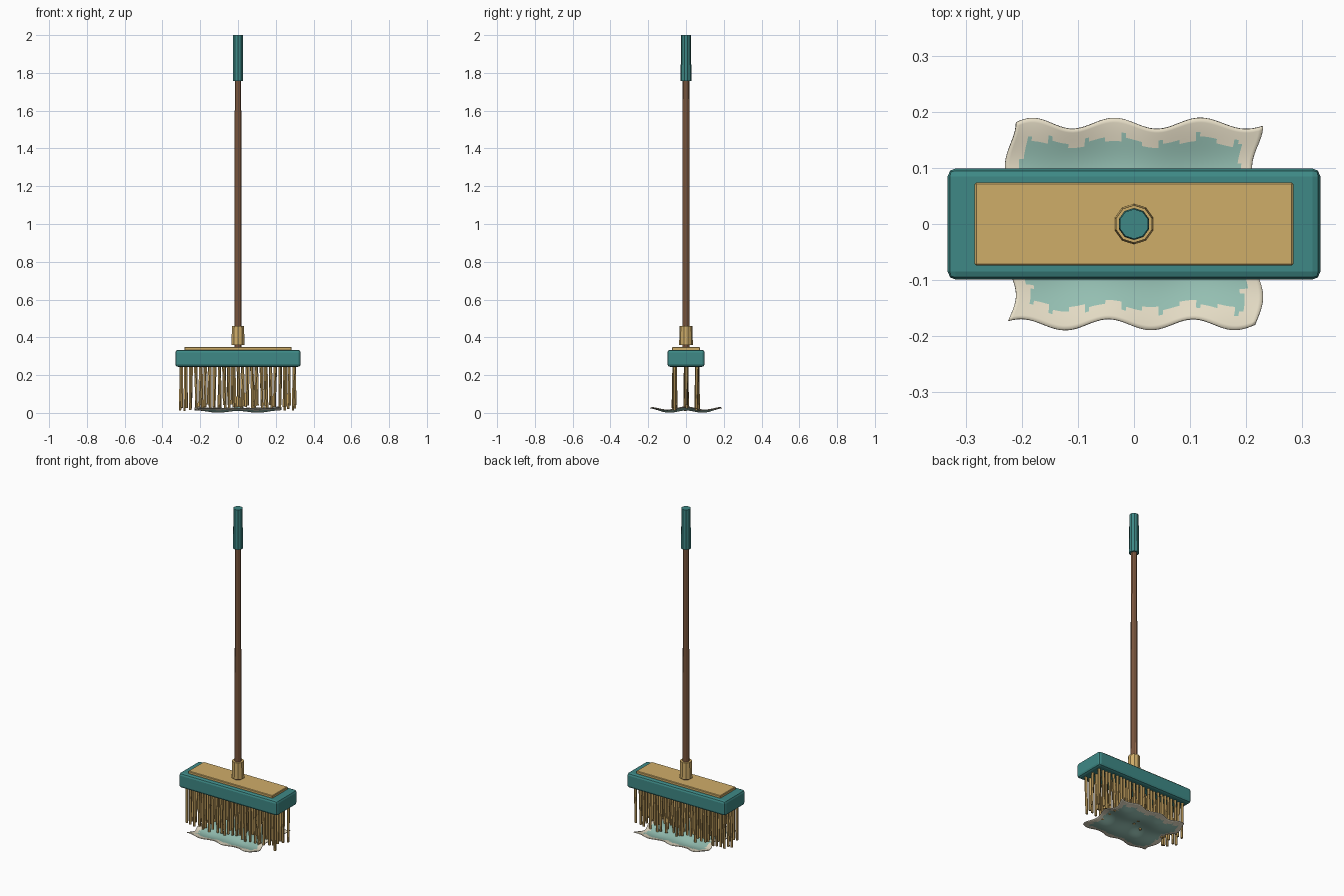
import bpy, bmesh, math, random
from mathutils import Vector

if "Cube" in bpy.data.objects:
    bpy.data.objects.remove(bpy.data.objects["Cube"])

random.seed(7)


def srgb(r, g, b):
    return tuple(((c / 255 + 0.055) / 1.055) ** 2.4 for c in (r, g, b)) + (1,)


def material(name, *rgb):
    m = bpy.data.materials.new(name)
    m.diffuse_color = srgb(*rgb)
    m.use_nodes = True
    m.node_tree.nodes["Principled BSDF"].inputs["Base Color"].default_value = m.diffuse_color
    return m


TEAL = material("teal paint", 62, 137, 134)
TAN = material("tan wood", 207, 173, 105)
BROWN = material("brown wood", 152, 108, 78)
STRAW = material("straw", 204, 168, 100)
CREAM = material("cream cloth", 240, 231, 207)
MINT = material("mint cloth", 151, 194, 181)


def finish(name, bm, *mats):
    bmesh.ops.recalc_face_normals(bm, faces=bm.faces[:])
    me = bpy.data.meshes.new(name)
    bm.to_mesh(me)
    bm.free()
    for m in mats:
        me.materials.append(m)
    ob = bpy.data.objects.new(name, me)
    bpy.context.collection.objects.link(ob)
    return ob


def box(name, size, z, mat, bevel, segments):
    bm = bmesh.new()
    bmesh.ops.create_cube(bm, size=1)
    for v in bm.verts:
        v.co = Vector((v.co.x * size[0], v.co.y * size[1], v.co.z * size[2] + z))
    ob = finish(name, bm, mat)
    mod = ob.modifiers.new("rounded edges", 'BEVEL')
    mod.width, mod.segments = bevel, segments
    return ob


def tube(bm, rings, sides):
    """Capped tube through (centre, radius) rings."""
    loops = []
    for c, r in rings:
        loops.append([bm.verts.new((c[0] + r * math.cos(math.tau * (i + .5) / sides),
                                    c[1] + r * math.sin(math.tau * (i + .5) / sides), c[2]))
                      for i in range(sides)])
    for a, b in zip(loops, loops[1:]):
        for i in range(sides):
            j = (i + 1) % sides
            bm.faces.new((a[i], a[j], b[j], b[i]))
    bm.faces.new(loops[0][::-1])
    bm.faces.new(loops[-1])


def turned(name, profile, sides, mat):
    bm = bmesh.new()
    tube(bm, [((0, 0, z), r) for z, r in profile], sides)
    return finish(name, bm, mat)


# Brush head and top plate
box("brush_head", (0.664, 0.198, 0.09), 0.289, TEAL, 0.014, 2)
box("top_plate", (0.568, 0.148, 0.02), 0.339, TAN, 0.003, 1)

# Handle, socket and grip
turned("handle", [(0.34, 0.0195), (1.0, 0.019), (1.66, 0.018), (1.8, 0.017)], 10, BROWN)
turned("socket", [(0.36, 0.0365), (0.46, 0.0335)], 10, TAN)
turned("grip", [(1.758, 0.0285), (2.0, 0.0265)], 10, TEAL)

# Three rows of slightly uneven bristles
bm = bmesh.new()
COLS = 25
for y in (-0.06, 0, 0.06):
    for i in range(COLS):
        x = -0.298 + 0.596 * i / (COLS - 1) + random.uniform(-.004, .004)
        yy = y + random.uniform(-.004, .004)
        dx, dy = random.uniform(-.008, .008), random.uniform(-.006, .006)
        end = random.uniform(0.01, 0.045)
        tube(bm, [((x + dx, yy + dy, end), 0.0072),
                  ((x, yy, 0.25), 0.0085)], 6)
finish("bristles", bm, STRAW)

# Rippled cloth with a jagged cream border
bm = bmesh.new()
NX, NY = 60, 48


def cloth_point(u, v):
    y0 = 0.18 * v
    x = 0.22 * u + 0.010 * math.cos(math.tau * (y0 - 0.18) / 0.155) * abs(u) ** 3
    shift = 0.035 if v > 0 else -0.03
    y = 0.179 * v + 0.010 * math.cos(math.tau * (0.22 * u + shift) / 0.152) * v * abs(v)
    z = (0.021 + 0.007 * math.sin(math.tau * x / 0.21 + 1.6) * math.cos(9 * y)
         + 0.007 * math.cos(math.tau * y / 0.19) + 0.004 * v ** 4 + 0.004 * u ** 6)
    return x, y, z


grid = [[bm.verts.new(cloth_point(2 * i / NX - 1, 2 * j / NY - 1)) for i in range(NX + 1)]
        for j in range(NY + 1)]
for j in range(NY):
    for i in range(NX):
        f = bm.faces.new((grid[j][i], grid[j][i + 1], grid[j + 1][i + 1], grid[j + 1][i]))
        f.smooth = True
        margin_y = 0.026 + 0.016 * ((i / 9) % 1)
        margin_x = 0.022 + 0.014 * ((j / 9) % 1)
        dist_x = 0.22 * (1 - abs(2 * (i + .5) / NX - 1))
        dist_y = 0.18 * (1 - abs(2 * (j + .5) / NY - 1))
        f.material_index = int(dist_x > margin_x and dist_y > margin_y)
low = min(v.co.z for v in bm.verts)
for v in bm.verts:
    v.co.z += 0.005 - low
cloth = finish("cloth", bm, CREAM, MINT)
if cloth.data.polygons[0].normal.z < 0:
    cloth.data.flip_normals()
solid = cloth.modifiers.new("thickness", 'SOLIDIFY')
solid.thickness, solid.offset = 0.004, -1
